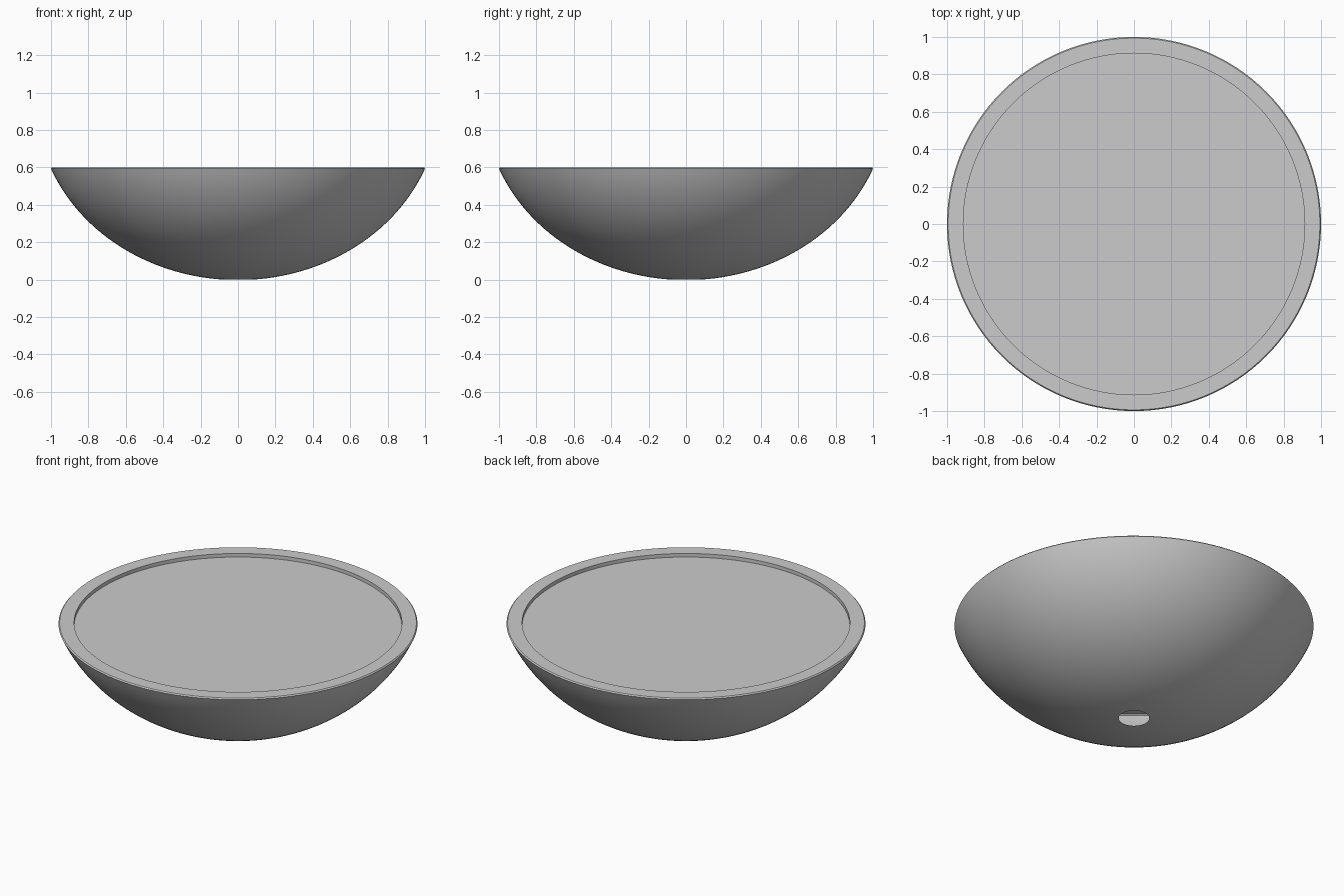
import bpy, bmesh
from math import sin, cos, tau, asin

if "Cube" in bpy.data.objects:
    bpy.data.objects.remove(bpy.data.objects["Cube"])

SEG = 128
HOLE_R, RIM_R, INNER_R = 0.085, 1.0, 0.913
RIM_Z, TOP_Z, DISC_Z = 0.593, 0.6, 0.578


def lathe(name, profile, cap_end=False):
    """Revolve (radius, z) points around the z axis."""
    bm = bmesh.new()
    rings = [[bm.verts.new((r * cos(tau * i / SEG), r * sin(tau * i / SEG), z))
              for i in range(SEG)] for r, z in profile]
    for a, b in zip(rings, rings[1:]):
        for i in range(SEG):
            j = (i + 1) % SEG
            bm.faces.new((a[i], a[j], b[j], b[i]))
    if cap_end:
        bm.faces.new(rings[-1])
    bmesh.ops.recalc_face_normals(bm, faces=bm.faces)
    mesh = bpy.data.meshes.new(name)
    bm.to_mesh(mesh)
    bm.free()
    obj = bpy.data.objects.new(name, mesh)
    bpy.context.collection.objects.link(obj)
    bpy.ops.object.select_all(action='DESELECT')
    obj.select_set(True)
    bpy.context.view_layer.objects.active = obj
    bpy.ops.object.shade_smooth_by_angle(angle=0.52)
    return obj


# Bowl: thin elliptical shell with an open hole in the base,
# a flat rim and a shallow lip leading to the recessed flat top
A, B = 1.077, 0.952
t0, t1 = asin(HOLE_R / A), asin(RIM_R / A)
N = 32
curve = [(A * sin(t), -B * cos(t)) for t in (t0 + (t1 - t0) * k / N for k in range(N + 1))]
low, high = curve[0][1], curve[-1][1]
shell = [(r, (z - low) * RIM_Z / (high - low)) for r, z in curve]
rim = [(0.994, TOP_Z), (INNER_R, TOP_Z), (INNER_R, DISC_Z)]
lathe("bowl", shell + rim, cap_end=True)
